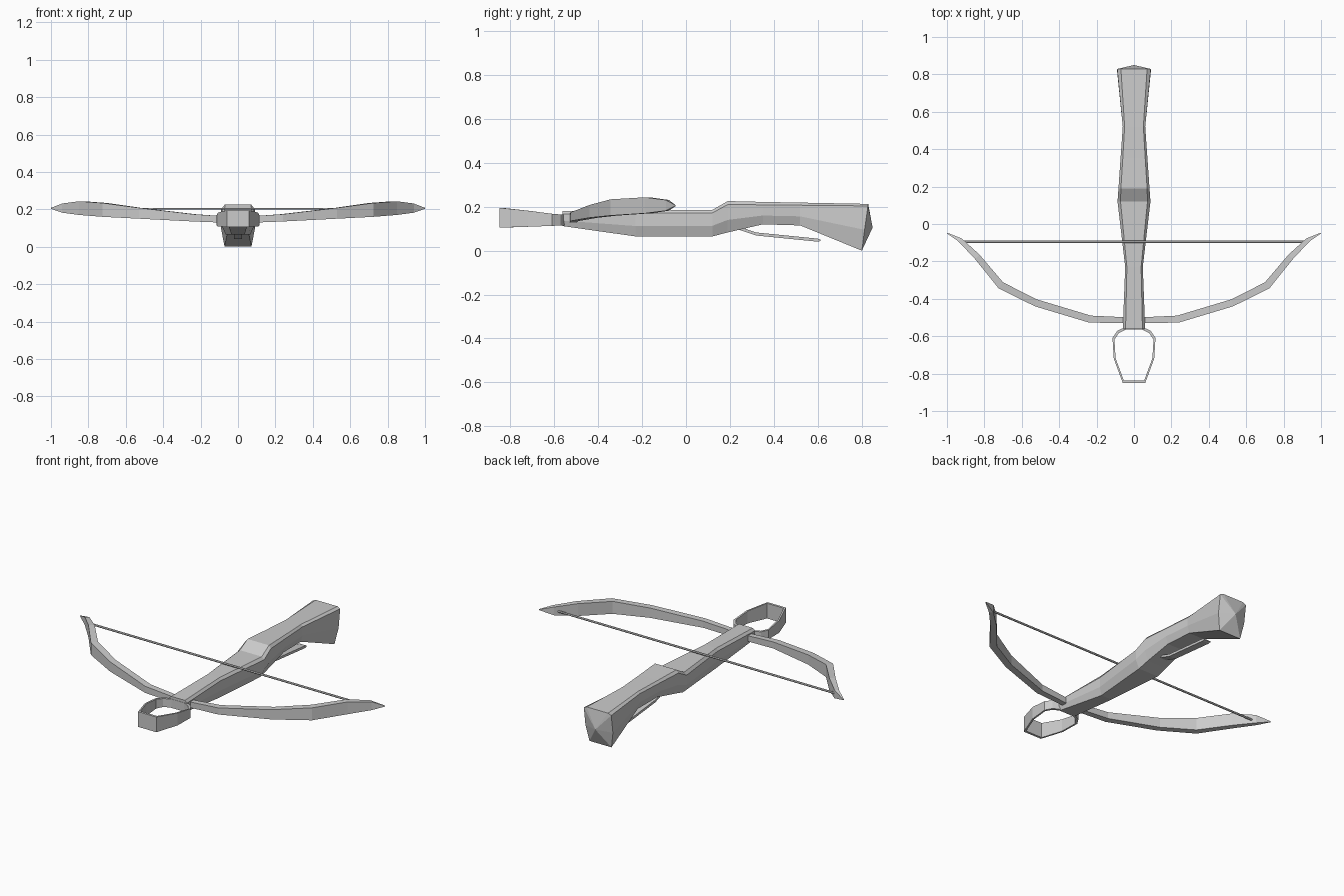
import bpy, bmesh, math
from mathutils import Vector

if "Cube" in bpy.data.objects:
    bpy.data.objects.remove(bpy.data.objects["Cube"])


def loft(name, rings, closed=False, apex=None):
    """Skin a row of equal-sized rings; cap the ends, or close into a loop."""
    bm = bmesh.new()
    vs = [[bm.verts.new(p) for p in r] for r in rings]
    n = len(vs[0])
    pairs = list(zip(vs, vs[1:])) + ([(vs[-1], vs[0])] if closed else [])
    for a, b in pairs:
        for i in range(n):
            j = (i + 1) % n
            bm.faces.new((a[i], a[j], b[j], b[i]))
    if not closed:
        bm.faces.new(vs[0])
        if apex:
            tip = bm.verts.new(apex)
            for i in range(n):
                bm.faces.new((vs[-1][i], vs[-1][(i + 1) % n], tip))
        else:
            bm.faces.new(vs[-1])
    bmesh.ops.recalc_face_normals(bm, faces=bm.faces)
    me = bpy.data.meshes.new(name)
    bm.to_mesh(me)
    bm.free()
    ob = bpy.data.objects.new(name, me)
    bpy.context.collection.objects.link(ob)
    return ob


# Stock: (y, bottom z, shoulder z, top z, bottom half width, side, top)
def stock_ring(y, zb, zs, zt, wb, ws, wt, lean=0.0):
    half = [(wb, zb), (ws, zb + 0.45 * (zs - zb)), (ws, zs), (wt, zt)]
    pts = half + [(-x, z) for x, z in reversed(half)]
    return [(x, y + lean * (z - zt), z) for x, z in pts]


stock = [
    (-0.562, 0.112, 0.168, 0.18, 0.05, 0.060, 0.045),
    (-0.23, 0.065, 0.17, 0.186, 0.035, 0.047, 0.038),
    (0.12, 0.065, 0.172, 0.186, 0.065, 0.088, 0.072),
    (0.19, 0.083, 0.21, 0.226, 0.063, 0.083, 0.070),
    (0.35, 0.12, 0.209, 0.222, 0.055, 0.072, 0.060),
    (0.52, 0.115, 0.207, 0.219, 0.048, 0.060, 0.050),
    (0.83, 0.006, 0.204, 0.213, 0.072, 0.09, 0.07, 0.14),
]
rings = [stock_ring(*s) for s in stock]
# the heel of the butt dips to the ground line
rings[-1] = [(x, y, max(z, 0.0)) for x, y, z in rings[-1]]
rings[-1] = [(x, y, 0.0 if z < 0.01 else z) for x, y, z in rings[-1]]
loft("stock", rings, apex=(0, 0.85, 0.105))

# Bow: (outer x, outer y, inner x, inner y, bottom z, top z), mirrored across x
limb = [
    (0.06, -0.53, 0.06, -0.498, 0.128, 0.162),
    (0.24, -0.527, 0.23, -0.49, 0.135, 0.174),
    (0.53, -0.44, 0.52, -0.403, 0.150, 0.208),
    (0.725, -0.343, 0.70, -0.312, 0.160, 0.234),
    (0.85, -0.187, 0.825, -0.165, 0.170, 0.243),
    (0.94, -0.092, 0.92, -0.078, 0.182, 0.231),
    (1.0, -0.05, 0.995, -0.048, 0.203, 0.208),
]


def limb_ring(s, k):
    ox, oy, ix, iy, zb, zt = s
    return [(k * ox, oy, zb), (k * ox, oy, zt), (k * ix, iy, zt), (k * ix, iy, zb)]


loft("bow", [limb_ring(s, -1) for s in reversed(limb)] + [limb_ring(s, 1) for s in limb])

# Bowstring: thin six-sided cord between the limb tips
r = 0.006
loft("bowstring", [[(x, -0.095 + r * math.cos(a), 0.203 + r * math.sin(a))
                    for a in (math.tau * i / 6 for i in range(6))] for x in (-0.915, 0.915)])

# Foot stirrup: flat band bent into a loop (x, y, bottom z, top z)
band = [(0.045, -0.55, 0.115, 0.165), (0.09, -0.572, 0.115, 0.165),
        (0.115, -0.61, 0.113, 0.168), (0.108, -0.72, 0.109, 0.182),
        (0.06, -0.85, 0.105, 0.195)]
loop = band + [(-x, y, a, b) for x, y, a, b in reversed(band)]
mid = Vector((0, -0.70))
rings = []
for x, y, zb, zt in loop:
    ix = x * 0.91
    iy = mid.y + (y - mid.y) * 0.91
    rings.append([(x, y, zb), (x, y, zt), (ix, iy, zt), (ix, iy, zb)])
loft("stirrup", rings, closed=True)

# Trigger lever: bent flat bar under the stock
bar = [(0.24, 0.096), (0.32, 0.069), (0.60, 0.041), (0.612, 0.044)]
w, t = 0.022, 0.014
loft("trigger_lever", [[(-w, y, z), (w, y, z), (w, y, z + h), (-w, y, z + h)]
                       for (y, z), h in zip(bar, (t, t, t, 0.006))])
